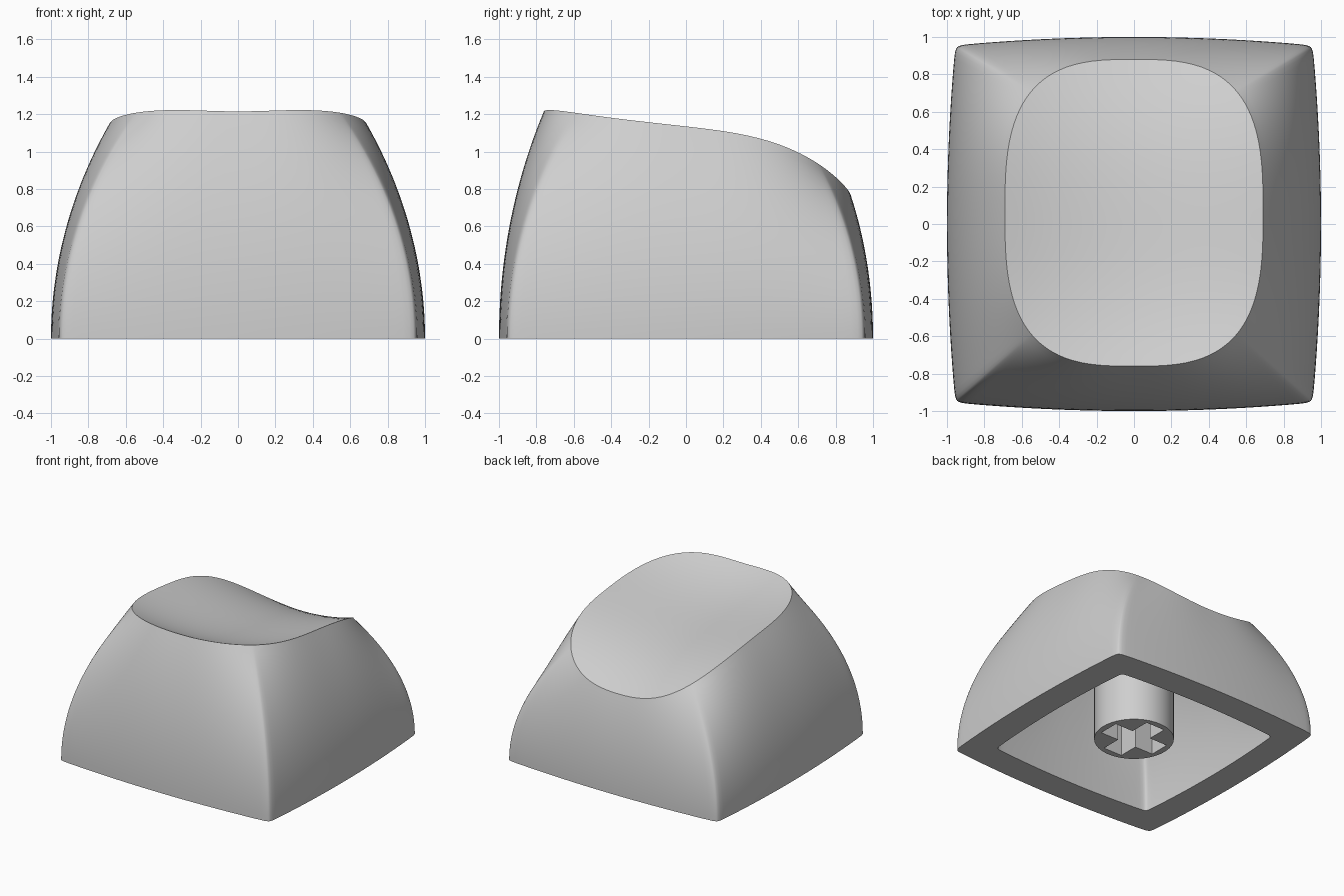
import bpy, bmesh, math

cube = bpy.data.objects.get("Cube")
if cube:
    bpy.data.objects.remove(cube, do_unlink=True)

grey = bpy.data.materials.new("light_grey_plastic")
grey.use_nodes = True
colour = (0.62, 0.62, 0.62, 1)
grey.diffuse_color = colour
grey.node_tree.nodes["Principled BSDF"].inputs["Base Color"].default_value = colour


def make_object(name, bm):
    bmesh.ops.recalc_face_normals(bm, faces=bm.faces)
    mesh = bpy.data.meshes.new(name)
    bm.to_mesh(mesh)
    bm.free()
    mesh.materials.append(grey)
    obj = bpy.data.objects.new(name, mesh)
    bpy.context.collection.objects.link(obj)
    return obj


def activate(obj):
    bpy.ops.object.select_all(action='DESELECT')
    obj.select_set(True)
    bpy.context.view_layer.objects.active = obj


def smooth(obj):
    activate(obj)
    bpy.ops.object.shade_smooth_by_angle(angle=math.radians(35))


# Scooped top surface, high at the front and falling away at the back
def dish(x, y):
    return (1.03 - 0.13 * y - 0.0075 * y**2 - 0.206 * y**3
            + (0.22 + 0.03 * y) * x**2)


def superellipse(angle, n):
    c, s = math.cos(angle), math.sin(angle)
    r = (abs(c)**n + abs(s)**n)**(-1 / n)
    return r * c, r * s


# Base outline: square with bulged sides and tight corners
def base_point(angle):
    u, v = superellipse(angle, 60)
    return u * (1 - 0.045 * v * v), v * (1 - 0.045 * u * u)


# Rim outline: rounded opening of the scooped top
RIM_Y = 0.06


def rim_point(angle):
    u, v = superellipse(angle, 3)
    return 0.69 * u, RIM_Y + 0.82 * v


# Outline angles, packed closer together towards the corners
HALF = 16
angles = []
for quarter in range(4):
    for i in range(-HALF, HALF):
        q = i / HALF
        dev = math.copysign(abs(q)**1.8, q)
        angles.append((quarter + 0.5 + dev / 2) * math.pi / 2)
base = [base_point(a) for a in angles]
rim = [rim_point(a) for a in angles]


def wall_ring(t):
    """Walls start upright and curve inward from the base to the rim."""
    e = 0.94 * t**2 + 0.06 * t**4
    return [(bx + (rx - bx) * e, by + (ry - by) * e, dish(rx, ry) * t)
            for (bx, by), (rx, ry) in zip(base, rim)]


def top_ring(t):
    points = [(x * t, RIM_Y + (y - RIM_Y) * t) for x, y in rim]
    return [(x, y, dish(x, y)) for x, y in points]


def hollow(point):
    return point[0] * 0.77, point[1] * 0.77, point[2] * 0.78


# Cap shell: outside from the top centre to the base, then the hollow inside
DISH_STEPS, WALL_STEPS = 14, 24
outside = [top_ring(i / DISH_STEPS) for i in range(1, DISH_STEPS)]
outside += [wall_ring(1 - i / WALL_STEPS) for i in range(WALL_STEPS + 1)]
inside = [[hollow(p) for p in ring] for ring in reversed(outside)]

bm = bmesh.new()
rings = [[bm.verts.new(p) for p in ring] for ring in outside + inside]
count = len(angles)
for a, b in zip(rings, rings[1:]):
    for i in range(count):
        j = (i + 1) % count
        bm.faces.new((a[i], a[j], b[j], b[i]))
top_centre = (0, RIM_Y, dish(0, RIM_Y))
for ring, point in ((rings[0], top_centre), (rings[-1], hollow(top_centre))):
    centre = bm.verts.new(point)
    for i in range(count):
        bm.faces.new((ring[i], ring[(i + 1) % count], centre))
smooth(make_object("cap_shell", bm))

# Mounting stem under the cap
STEM_BOTTOM, STEM_TOP = 0.03, 0.88
bm = bmesh.new()
bmesh.ops.create_cone(bm, cap_ends=True, segments=64, radius1=0.3, radius2=0.3,
                      depth=STEM_TOP - STEM_BOTTOM)
bmesh.ops.translate(bm, verts=bm.verts, vec=(0, 0, (STEM_TOP + STEM_BOTTOM) / 2))
stem = make_object("stem", bm)

# Cross-shaped socket cut into the stem
LONG, THIN = 0.25, 0.085
bm = bmesh.new()
outline = []
for k in range(4):
    c, s = round(math.cos(k * math.pi / 2)), round(math.sin(k * math.pi / 2))
    for x, y in ((LONG, -THIN), (LONG, THIN), (THIN, THIN)):
        outline.append(bm.verts.new((x * c - y * s, x * s + y * c, -0.1)))
cross = bm.faces.new(outline)
lifted = bmesh.ops.extrude_face_region(bm, geom=[cross])["geom"]
bmesh.ops.translate(bm, vec=(0, 0, 0.65),
                    verts=[g for g in lifted if isinstance(g, bmesh.types.BMVert)])
cutter = make_object("socket_cutter", bm)
cutter.hide_render = True

cut = stem.modifiers.new("socket", 'BOOLEAN')
cut.operation = 'DIFFERENCE'
cut.solver = 'EXACT'
cut.object = cutter
activate(stem)
bpy.ops.object.modifier_apply(modifier=cut.name)
bpy.data.objects.remove(cutter, do_unlink=True)
smooth(stem)
